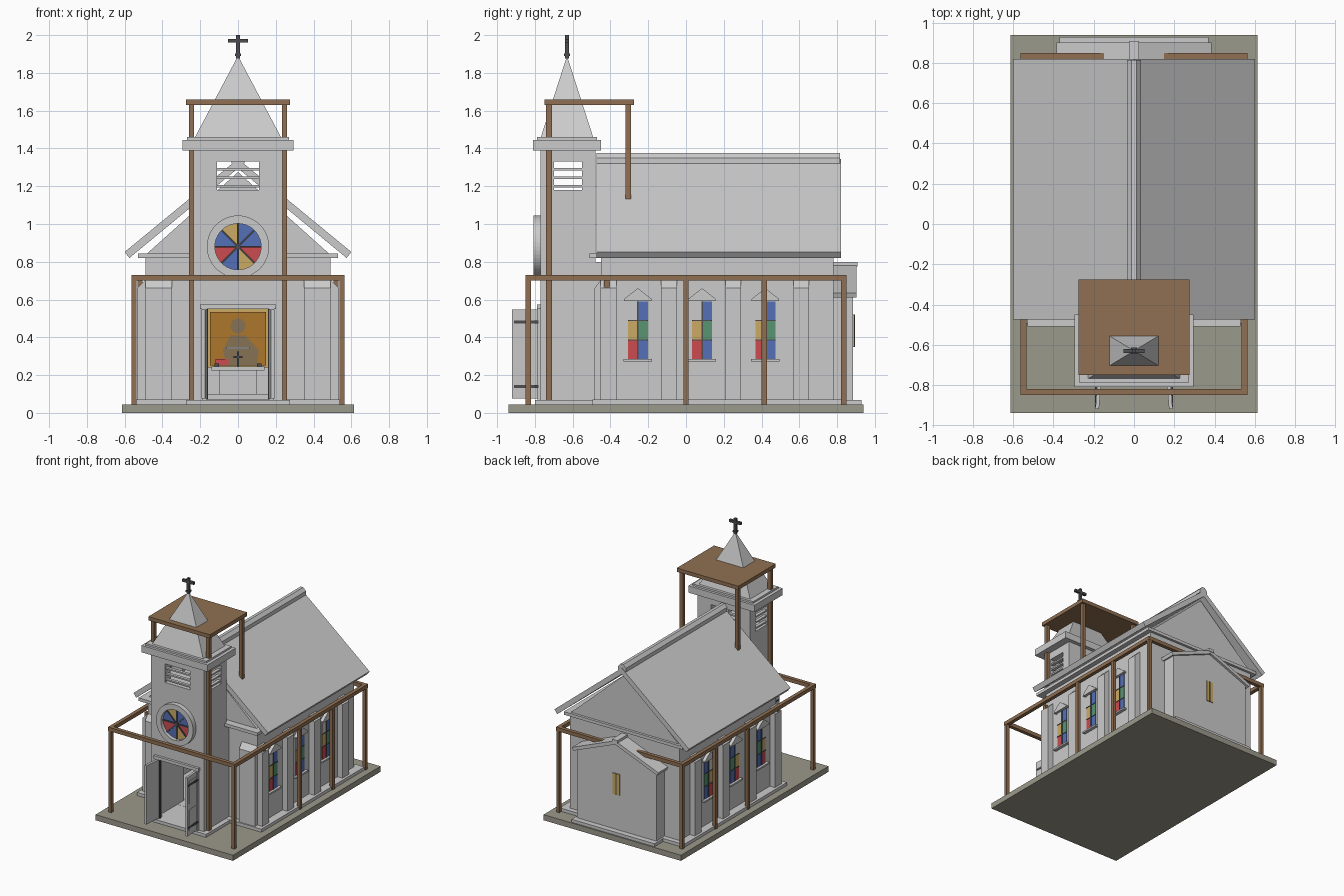
import bpy, bmesh, math

if "Cube" in bpy.data.objects:
    bpy.data.objects.remove(bpy.data.objects["Cube"])

def mat(name, r, g, b):
    m = bpy.data.materials.new(name)
    m.diffuse_color = (r, g, b, 1)
    m.use_nodes = True
    m.node_tree.nodes["Principled BSDF"].inputs["Base Color"].default_value = m.diffuse_color
    return m

WALL = mat("pale_grey_plaster", .60, .60, .60)
SLAB = mat("olive_stone", .33, .32, .26)
WOOD = mat("brown_wood", .28, .16, .085)
DARK = mat("dark_iron", .075, .075, .08)
YELLOW = mat("yellow_glass", .60, .41, .13)
RED = mat("red_glass", .60, .07, .08)
BLUE = mat("blue_glass", .09, .16, .48)
GREEN = mat("green_glass", .10, .30, .17)
GOLD = mat("gold_panel", .42, .18, .025)
MUTED = mat("muted_brown", .24, .17, .09)

def prism(name, pts, axis, a, b, m):
    """Extrude a 2D outline along an axis from a to b."""
    place = {'x': lambda p, t: (t, p[0], p[1]),
             'y': lambda p, t: (p[0], t, p[1]),
             'z': lambda p, t: (p[0], p[1], t)}[axis]
    bm = bmesh.new()
    lo = [bm.verts.new(place(p, a)) for p in pts]
    hi = [bm.verts.new(place(p, b)) for p in pts]
    bm.faces.new(lo)
    bm.faces.new(hi)
    n = len(pts)
    for i in range(n):
        j = (i + 1) % n
        bm.faces.new((lo[i], lo[j], hi[j], hi[i]))
    bmesh.ops.recalc_face_normals(bm, faces=bm.faces)
    me = bpy.data.meshes.new(name)
    bm.to_mesh(me)
    bm.free()
    me.materials.append(m)
    ob = bpy.data.objects.new(name, me)
    bpy.context.collection.objects.link(ob)
    return ob

def box(name, x0, x1, y0, y1, z0, z1, m=WALL):
    return prism(name, [(x0, y0), (x1, y0), (x1, y1), (x0, y1)], 'z', z0, z1, m)

def sbox(name, s, x0, x1, *rest):
    return box(name, s * x0, s * x1, *rest)

def arc(r, a0, a1, n, cz):
    return [(r * math.cos(a0 + (a1 - a0) * i / n), cz + r * math.sin(a0 + (a1 - a0) * i / n))
            for i in range(n + 1)]

# Ground slab and plinths
box("ground_slab", -.613, .613, -.94, .94, 0, .045, SLAB)
box("nave_plinth", -.555, .555, -.495, .82, .045, .07)
box("tower_plinth", -.275, .275, -.80, -.495, .045, .069)
box("annex_plinth", -.37, .37, .82, .93, .045, .069)

# Nave walls, gables and cornice
for s in (-1, 1):
    sbox("nave_side_wall", s, .45, .49, -.45, .78, .045, .82)
    sbox("nave_front_wall", s, .2, .45, -.45, -.41, .045, .82)
box("nave_front_lintel", -.2, .2, -.45, -.41, .6, .82)
box("nave_back_wall", -.45, .45, .74, .78, .045, .82)
box("cornice", -.53, .53, -.51, .80, .82, .845)
for y in (-.45, .74):
    prism("gable", [(-.48, .845), (.48, .845), (0, 1.275)], 'y', y, y + .04, WALL)

# Nave roof and ridge cap
for s in (-1, 1):
    prism("roof_slope", [(0, 1.345), (s * .6, .852), (s * .575, .82), (0, 1.295)],
          'y', -.475, .82, WALL)
prism("ridge_cap", [(-.035, 1.32), (-.035, 1.35), (-.012, 1.375), (.012, 1.375),
                    (.035, 1.35), (.035, 1.32)], 'y', -.475, .815, WALL)

# Pilasters with sloped tops
for s in (-1, 1):
    for y in (-.41, -.09, .25, .61):
        prism("side_pilaster", [(s * x, z) for x, z in
              ((.48, .045), (.535, .045), (.535, .66), (.49, .705), (.48, .705))],
              'y', y - .042, y + .042, WALL)
    prism("front_pilaster", [(-.44, .045), (-.485, .045), (-.485, .66), (-.45, .705), (-.44, .705)],
          'x', s * .35, s * .49, WALL)

# Stained glass side windows
for s in (-1, 1):
    for y in (-.255, .085, .42):
        for col, colours in enumerate(((RED, YELLOW, WALL), (BLUE, GREEN, BLUE))):
            for row, m in enumerate(colours):
                y0 = y - .053 + col * .054
                z0 = .285 + row * .103
                sbox("window_pane", s, .488, .495, y0, y0 + .052, z0, z0 + .1, m)
        sbox("window_mullion", s, .488, .499, y - .004, y + .004, .285, .59, DARK)
        for z in (.386, .489):
            sbox("window_bar", s, .488, .498, y - .053, y + .053, z - .003, z + .003, DARK)
        sbox("window_sill", s, .485, .515, y - .075, y + .075, .272, .285)
        prism("window_hood", [(y - .072, .592), (y + .072, .592), (y + .072, .604), (y, .66),
                              (y - .072, .604)], 'x', s * .485, s * .515, WALL)

# Rear annex
box("annex_body", -.355, .355, .78, .885, .045, .62)
prism("annex_gable", [(-.355, .62), (.355, .62), (0, .765)], 'y', .78, .885, WALL)
for s in (-1, 1):
    prism("annex_roof", [(0, .79), (s * .385, .635), (s * .375, .61), (0, .76)],
          'y', .77, .903, WALL)
    sbox("annex_window", s, .004, .03, .88, .892, .35, .52, YELLOW)
box("annex_window_mullion", -.004, .004, .88, .894, .35, .52, DARK)
box("annex_ridge_cap", -.025, .025, .77, .908, .775, .80)

# Tower shaft with doorway
for s in (-1, 1):
    sbox("tower_side_wall", s, .195, .235, -.73, -.41, .045, .8)
    sbox("tower_side_wall_upper", s, .195, .235, -.73, -.48, .8, 1.18)
    sbox("tower_door_pier", s, .165, .235, -.77, -.73, .045, .55)
box("tower_front_wall", -.235, .235, -.77, -.73, .55, 1.18)
box("tower_back_wall", -.195, .195, -.52, -.48, .6, 1.18)
box("door_header", -.20, .20, -.79, -.77, .55, .575)
for s in (-1, 1):
    sbox("door_jamb", s, .165, .19, -.785, -.77, .069, .55)

# Open belfry with louvres
box("belfry_floor", -.195, .195, -.73, -.52, 1.15, 1.18)
for s in (-1, 1):
    for y0, y1 in ((-.77, -.70), (-.55, -.48)):
        sbox("belfry_pier", s, .112, .235, y0, y1, 1.18, 1.33)
    for z in (1.20, 1.245, 1.29):
        sbox("side_louvre", s, .205, .23, -.70, -.55, z - .006, z + .006)
        y = -.625 + s * .125
        box("louvre", -.112, .112, y - .012, y + .012, z - .006, z + .006)
box("belfry_top", -.235, .235, -.77, -.48, 1.33, 1.39)
box("tower_cornice", -.295, .295, -.81, -.45, 1.39, 1.445)
box("tower_cornice_cap", -.27, .27, -.79, -.47, 1.445, 1.46)

# Spire and cross
bm = bmesh.new()
base = [bm.verts.new((x, y, 1.455)) for x, y in ((-.23, -.77), (.23, -.77), (.23, -.49), (-.23, -.49))]
apex = bm.verts.new((0, -.63, 1.89))
bm.faces.new(base[::-1])
for i in range(4):
    bm.faces.new((base[i], base[(i + 1) % 4], apex))
me = bpy.data.meshes.new("spire")
bm.to_mesh(me)
bm.free()
me.materials.append(WALL)
bpy.context.collection.objects.link(bpy.data.objects.new("spire", me))
box("cross_post", -.01, .01, -.64, -.62, 1.875, 2.0, DARK)
box("cross_arm", -.052, .052, -.64, -.62, 1.96, 1.98, DARK)
box("cross_foot", -.016, .016, -.646, -.614, 1.89, 1.902, DARK)

# Rose window: ring, eight glass wedges, spokes
CZ = .88
q = math.pi / 4
for k, m in enumerate((BLUE, BLUE, YELLOW, BLUE, RED, BLUE, YELLOW, RED)):
    a, b = k * q, (k + 1) * q
    prism("rose_ring", arc(.165, a, b, 6, CZ) + arc(.122, b, a, 6, CZ), 'y', -.808, -.765, WALL)
    prism("rose_glass", [(0, CZ)] + arc(.123, a, b, 6, CZ), 'y', -.778, -.769, m)
    c, d = math.cos(a), math.sin(a)
    w = .0045
    prism("rose_spoke", [(w * d, CZ - w * c), (.122 * c + w * d, CZ + .122 * d - w * c),
                         (.122 * c - w * d, CZ + .122 * d + w * c), (-w * d, CZ + w * c)],
          'y', -.786, -.77, DARK)

# Open door leaves with panels and hinges
for s in (-1, 1):
    prism("door_leaf", [(s * .162, -.775), (s * .18, -.775), (s * .192, -.92), (s * .174, -.92)],
          'z', .075, .548, WALL)
    for z0, z1 in ((.11, .28), (.33, .51)):
        prism("door_panel", [(s * .166, -.80), (s * .186, -.80), (s * .193, -.895),
                             (s * .172, -.895)], 'z', z0, z1, WALL)
    for z in (.14, .48):
        sbox("door_hinge", s, .176, .194, -.91, -.78, z - .008, z + .008, DARK)
    sbox("door_edge", s, .158, .165, -.772, -.755, .07, .55, DARK)

# Altar with picture inside the nave
box("altar_step", -.2, .2, .45, .74, .07, .10)
box("altar_table", -.10, .10, .56, .66, .10, .225)
box("altar_top", -.14, .14, .54, .68, .225, .245)
box("altar_picture_frame", -.165, .165, .715, .74, .24, .55, YELLOW)
box("altar_picture", -.148, .148, .707, .715, .25, .535, GOLD)
prism("picture_head", arc(.04, 0, 2 * math.pi * 15 / 16, 15, .46), 'y', .701, .707, MUTED)
prism("picture_robe", [(-.04, .41), (.04, .41), (.11, .33), (.10, .25), (-.06, .25), (-.08, .33)],
      'y', .702, .707, MUTED)
box("picture_flowers", -.12, -.05, .698, .706, .25, .285, RED)
box("picture_scroll", -.06, .06, .694, .701, .337, .35)
box("altar_cross_post", -.005, .005, .60, .61, .245, .325, DARK)
box("altar_cross_arm", -.025, .025, .60, .61, .29, .30, DARK)
for s in (-1, 1):
    sbox("candle_holder", s, .10, .125, .58, .60, .245, .262, DARK)

# Timber frame around the nave
for s in (-1, 1):
    for y in (-.835, 0, .415, .835):
        sbox("frame_post", s, .537, .563, y - .014, y + .014, .045, .70, WOOD)
    sbox("hidden_post", s, .505, .531, -.434, -.406, .045, .70, WOOD)
    sbox("frame_side_beam", s, .535, .565, -.82, .82, .70, .73, WOOD)
    y = s * .835
    box("frame_end_beam", -.565, .565, y - .015, y + .015, .70, .73, WOOD)

# Timber frame and deck around the spire
for s in (-1, 1):
    sbox("tower_post", s, .232, .26, -.74, -.71, .045, 1.63, WOOD)
    sbox("tower_rear_post", s, .232, .26, -.32, -.29, 1.12, 1.63, WOOD)
box("tower_deck", -.275, .275, -.75, -.275, 1.63, 1.66, WOOD)
